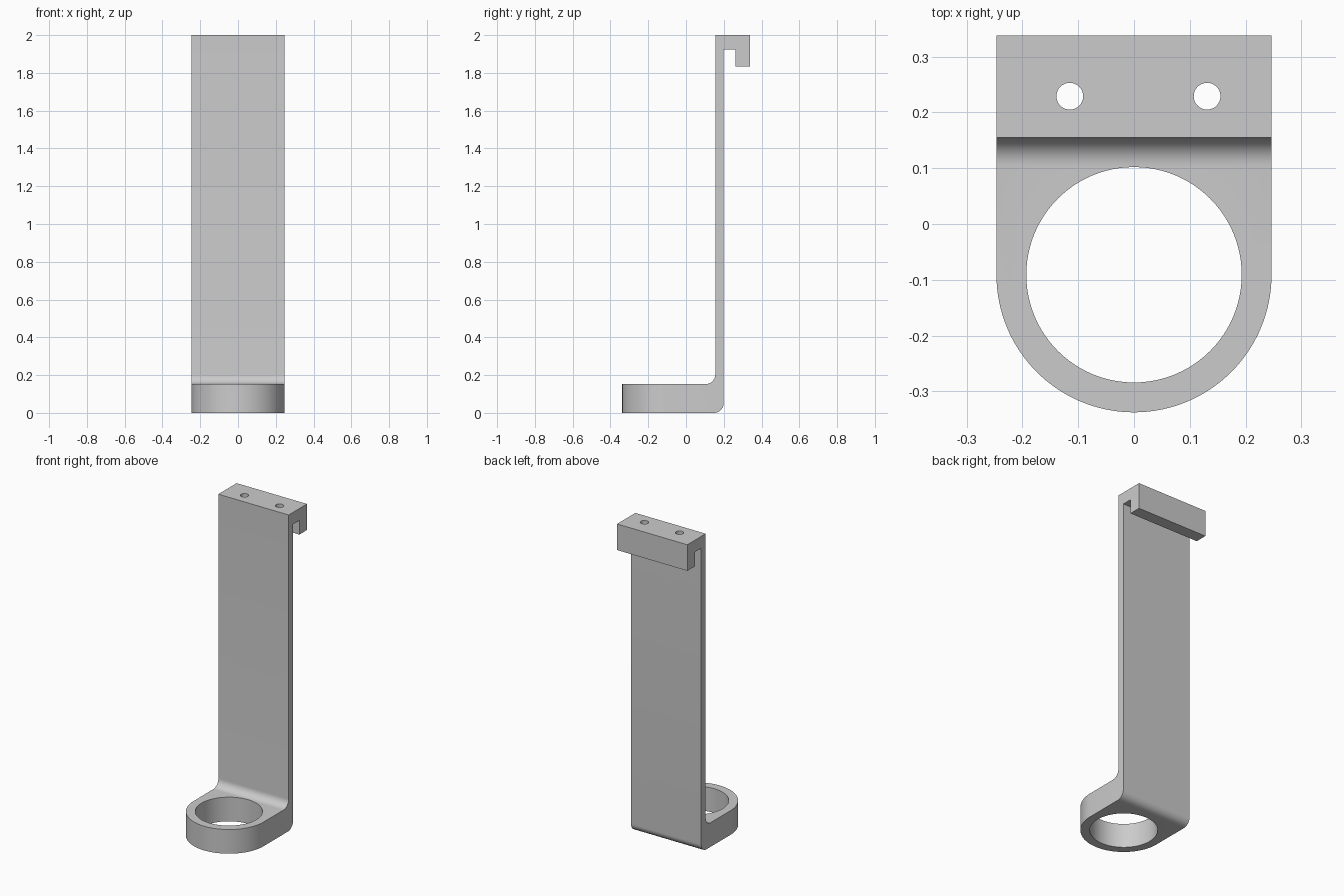
import bpy, bmesh
from math import pi, sin, cos, radians
from mathutils import Matrix, Vector

if "Cube" in bpy.data.objects:
    bpy.data.objects.remove(bpy.data.objects["Cube"])

HALF_W = 0.246           # half width of the bracket
FRONT, BACK = -0.338, 0.338
WALL_F, WALL_B = 0.155, 0.199
BASE_H, TOP = 0.153, 2.0
RING_Y, HOLE_R = -0.091, 0.193

grey = bpy.data.materials.new("light grey")
grey.use_nodes = True
colour = (0.6, 0.6, 0.6, 1)
grey.diffuse_color = colour
grey.node_tree.nodes["Principled BSDF"].inputs["Base Color"].default_value = colour


def arc(cx, cy, r, start, end, steps):
    """Points along an arc, angles in degrees."""
    angles = [radians(start + (end - start) * i / steps) for i in range(steps + 1)]
    return [(cx + r * cos(a), cy + r * sin(a)) for a in angles]


def prism(name, outline, to_3d, direction):
    """Solid made by sweeping a closed outline along a direction."""
    bm = bmesh.new()
    face = bm.faces.new([bm.verts.new(to_3d(*p)) for p in outline])
    swept = bmesh.ops.extrude_face_region(bm, geom=[face])["geom"]
    bmesh.ops.translate(bm, vec=Vector(direction),
                        verts=[v for v in swept if isinstance(v, bmesh.types.BMVert)])
    bmesh.ops.recalc_face_normals(bm, faces=bm.faces)
    mesh = bpy.data.meshes.new(name)
    bm.to_mesh(mesh)
    bm.free()
    obj = bpy.data.objects.new(name, mesh)
    bpy.context.collection.objects.link(obj)
    mesh.materials.append(grey)
    return obj


def cut(target, tool, operation):
    """Apply a boolean and discard the cutter."""
    mod = target.modifiers.new("cut", "BOOLEAN")
    mod.operation, mod.object, mod.solver = operation, tool, "EXACT"
    bpy.context.view_layer.objects.active = target
    bpy.ops.object.modifier_apply(modifier=mod.name)
    bpy.data.objects.remove(tool)


# Side profile: foot, filleted wall and hook with slot
r = 0.05
side = [(FRONT - 0.05, 0)]
side += arc(WALL_B - r, r, r, -90, 0, 10)
side += [(WALL_B, 1.925), (0.262, 1.925), (0.262, 1.835), (BACK, 1.835), (BACK, TOP), (WALL_F, TOP)]
side += arc(WALL_F - r, BASE_H + r, r, 0, -90, 10)
side += [(FRONT - 0.05, BASE_H)]
bracket = prism("bracket", side, lambda y, z: (-HALF_W, y, z), (2 * HALF_W, 0, 0))

# Plan outline rounds the front of the foot
plan = [(HALF_W + 0.001, BACK + 0.1), (-HALF_W - 0.001, BACK + 0.1)]
plan += arc(0, RING_Y, HALF_W + 0.0005, 180, 360, 64)
cut(bracket, prism("plan_cutter", plan, lambda x, y: (x, y, -0.1), (0, 0, 2.3)), "INTERSECT")


# Large holder opening and two screw holes
def hole(x, y, radius, z, depth, steps):
    ring = arc(x, y, radius, 0, 360, steps)[:-1]
    cut(bracket, prism("hole_cutter", ring, lambda a, b: (a, b, z), (0, 0, depth)), "DIFFERENCE")


hole(0, RING_Y, HOLE_R, -0.1, 0.5, 96)
for x in (-0.115, 0.131):
    hole(x, 0.229, 0.024, 1.88, 0.2, 32)

# Smooth shading with crisp edges
bpy.ops.object.select_all(action="DESELECT")
bracket.select_set(True)
bpy.context.view_layer.objects.active = bracket
bpy.ops.object.shade_smooth_by_angle(angle=radians(30))
